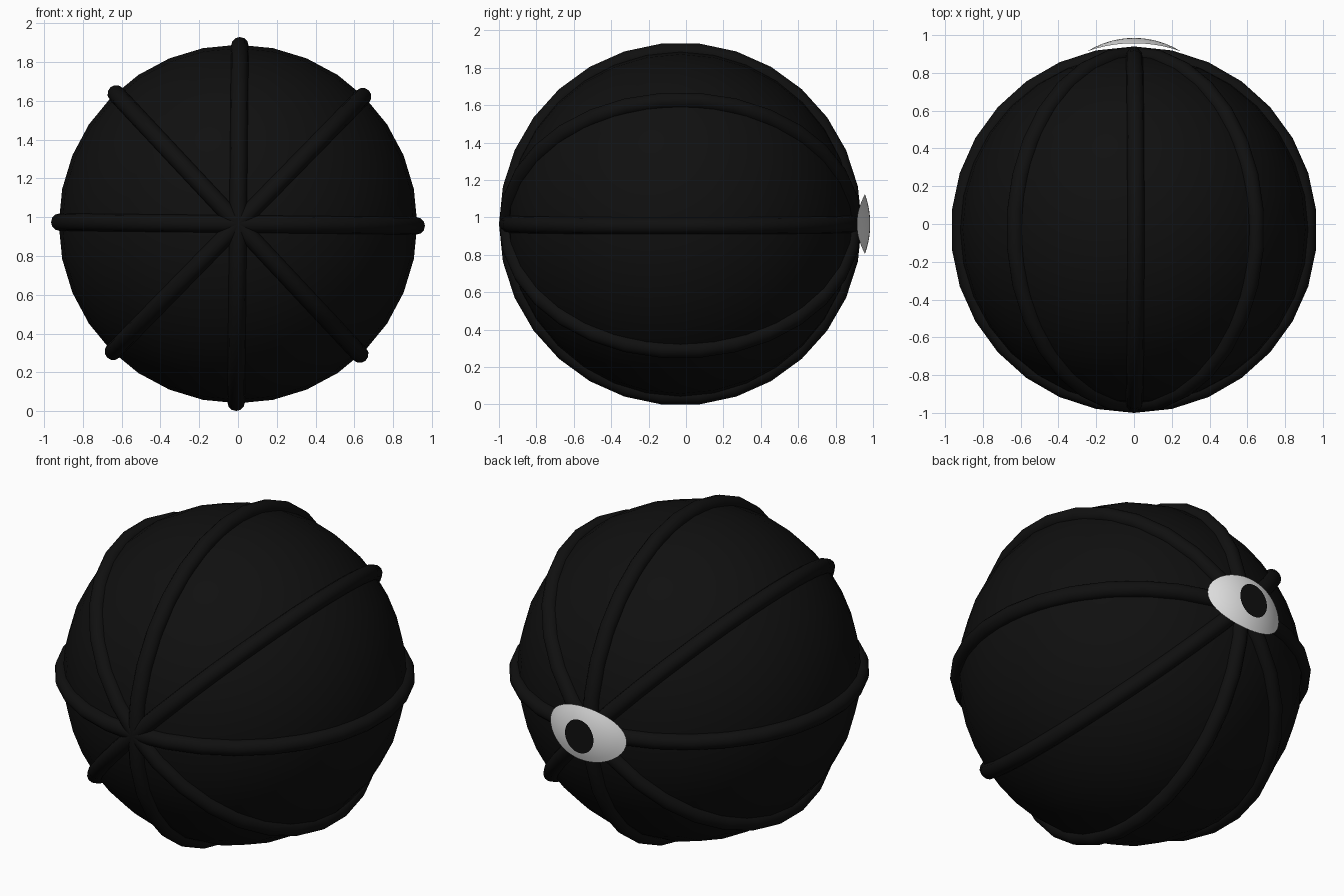
import bpy, bmesh, math
from mathutils import Matrix

if "Cube" in bpy.data.objects:
    bpy.data.objects.remove(bpy.data.objects["Cube"])

CY, CZ = -0.03, 0.965          # centre of the ball


def material(name, rgb):
    m = bpy.data.materials.new(name)
    m.diffuse_color = (*rgb, 1)
    m.use_nodes = True
    m.node_tree.nodes["Principled BSDF"].inputs["Base Color"].default_value = m.diffuse_color
    return m


black = material("soft black", (0.005, 0.005, 0.005))
white = material("eye white", (0.8, 0.8, 0.8))
centre = Matrix.Translation((0, CY, CZ))


def finish(ob, name, mat, matrix=None):
    ob.name = name
    ob.data.materials.append(mat)
    if matrix is not None:
        ob.matrix_world = matrix
    for p in ob.data.polygons:
        p.use_smooth = True


# Round body, poles facing front and back
bpy.ops.mesh.primitive_uv_sphere_add(segments=32, ring_count=16, radius=0.925)
finish(bpy.context.object, "body", black, centre @ Matrix.Rotation(math.pi / 2, 4, 'X'))

# Four hoops crossing at the front and back poles
for i, deg in enumerate((-0.6, 45.6, 89.4, 133.1)):
    bpy.ops.mesh.primitive_torus_add(major_segments=30, minor_segments=12,
                                     major_radius=0.925, minor_radius=0.045)
    finish(bpy.context.object, f"rib_{i + 1}", black,
           centre @ Matrix.Rotation(-math.radians(deg), 4, 'Y')
           @ Matrix.Rotation(math.pi / 2, 4, 'Z'))


def oval_patch(name, rx, rz, depth, mat, rings=6, seg=40):
    """Oval sheet facing +y; depth(x, z) gives its y position."""
    bm = bmesh.new()
    mid = bm.verts.new((0, depth(0, 0), CZ))
    prev = None
    for r in range(1, rings + 1):
        row = []
        for s in range(seg):
            a = 2 * math.pi * s / seg
            x, z = rx * r / rings * math.cos(a), rz * r / rings * math.sin(a)
            row.append(bm.verts.new((x, depth(x, z), CZ + z)))
        for s in range(seg):
            t = (s + 1) % seg
            if prev:
                bm.faces.new((prev[s], prev[t], row[t], row[s]))
            else:
                bm.faces.new((mid, row[t], row[s]))
        prev = row
    me = bpy.data.meshes.new(name)
    bm.to_mesh(me)
    bm.free()
    ob = bpy.data.objects.new(name, me)
    bpy.context.collection.objects.link(ob)
    finish(ob, name, mat)


# Domed white of the eye and flat pupil on the back
R = 0.47
oval_patch("eye_white", 0.25, 0.16,
           lambda x, z: 0.985 - R + math.sqrt(R * R - x * x - z * z), white)
oval_patch("pupil", 0.093, 0.098, lambda x, z: 1.0, black, rings=1)
